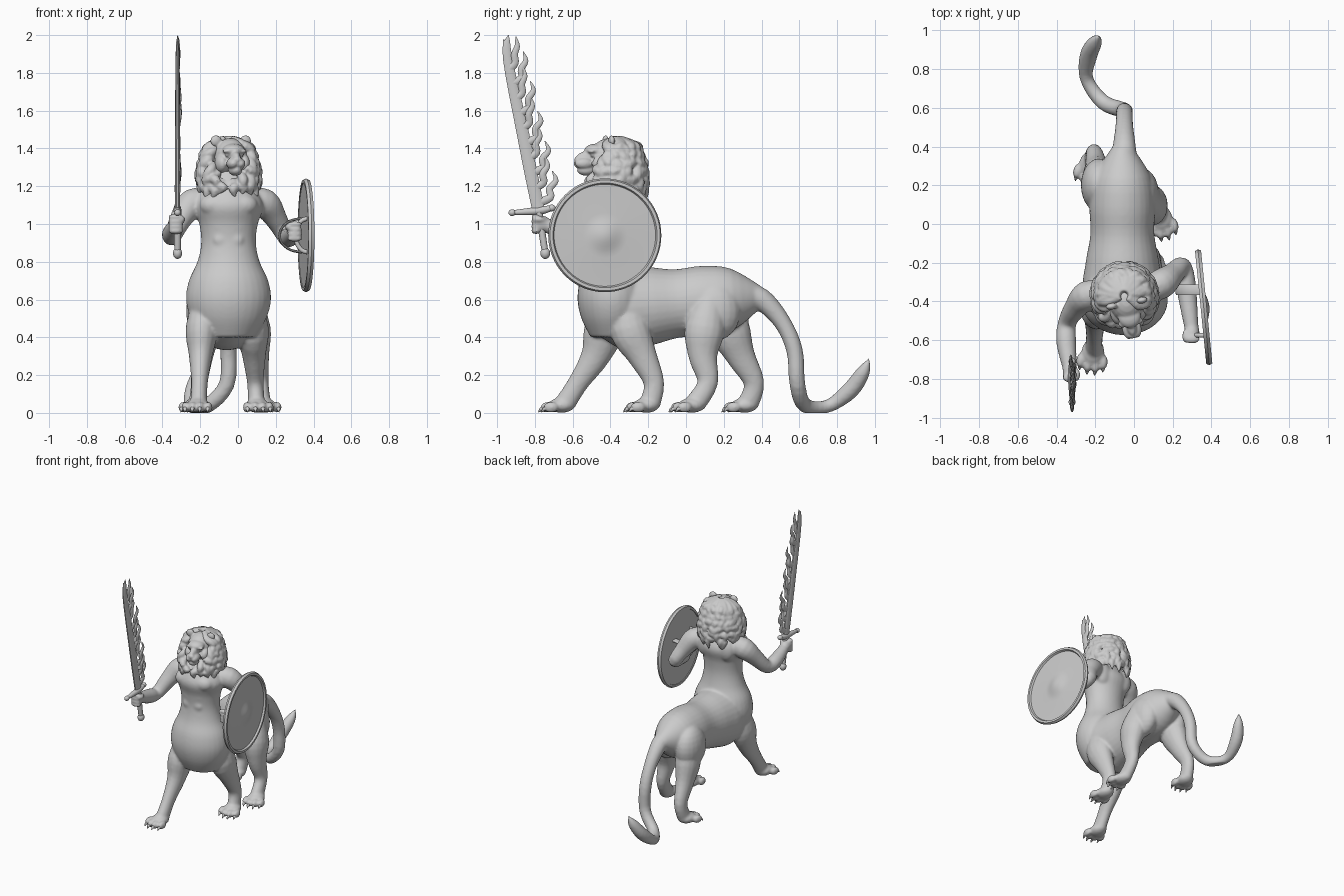
import bpy, bmesh, math, random
from math import sin, cos, pi
from mathutils import Vector, Matrix

random.seed(4)
if "Cube" in bpy.data.objects:
    bpy.data.objects.remove(bpy.data.objects["Cube"])
stone = bpy.data.materials.new("plain_grey")
stone.use_nodes = True
grey = (.6, .6, .6, 1)
stone.diffuse_color = grey
stone.node_tree.nodes["Principled BSDF"].inputs["Base Color"].default_value = grey

def spline(path, steps=4):
    """Smooth curve through the given points."""
    points = [Vector(point) for point in path]
    last = len(points) - 1
    curve = []
    for i in range(last):
        before, start = points[max(i - 1, 0)], points[i]
        end, after = points[i + 1], points[min(i + 2, last)]
        leave, arrive = (end - before) / 2, (after - start) / 2
        for k in range(steps):
            t = k / steps
            curve.append(start.lerp(end, t * t * (3 - 2 * t)) + leave * (t * (1 - t) ** 2)
                         - arrive * (t * t * (1 - t)))
    return curve + [points[last]]

def tube(bm, path, girth, wide=1, deep=1, sides=16):
    """Closed loft of ellipses along a smooth path, with radii spread over it."""
    curve = spline(path)
    radii = spline([(radius, 0) for radius in girth], 12)
    last = len(curve) - 1
    rings = []
    for i, centre in enumerate(curve):
        along = (curve[min(i + 1, last)] - curve[max(i - 1, 0)]).normalized()
        side = Vector((1, 0, 0))
        side = (side - along * side.dot(along)).normalized()
        up = along.cross(side)
        radius = max(radii[round(i / last * (len(radii) - 1))].x, .001)
        angles = [2 * pi * k / sides for k in range(sides)]
        rings.append([bm.verts.new(centre + side * (cos(a) * radius * wide)
                                   + up * (sin(a) * radius * deep)) for a in angles])
    for ring, following in zip(rings, rings[1:]):
        for k in range(sides):
            n = (k + 1) % sides
            bm.faces.new((ring[k], ring[n], following[n], following[k]))
    bm.faces.new(rings[0][::-1])
    bm.faces.new(rings[-1])

def blob(bm, centre, radii, turn=Matrix()):
    """Ellipsoid."""
    matrix = turn @ Matrix.Translation(centre) @ Matrix.Diagonal((*radii, 1))
    bmesh.ops.create_uvsphere(bm, u_segments=20, v_segments=12, radius=1, matrix=matrix)

def lathe(profile, matrix):
    """Turned solid from radius and height pairs."""
    bm = bmesh.new()
    verts = [bm.verts.new((radius, 0, height)) for radius, height in profile]
    edges = [bm.edges.new(pair) for pair in zip(verts, verts[1:])]
    bmesh.ops.spin(bm, geom=verts + edges, cent=(0, 0, 0), axis=(0, 0, 1),
                   angle=2 * pi, steps=64)
    bmesh.ops.remove_doubles(bm, verts=bm.verts, dist=.0005)
    bmesh.ops.transform(bm, matrix=matrix, verts=bm.verts)
    return bm

def finish(bm, name, voxel=0, relax=0):
    """Make the object; fuse and relax its pieces when a voxel size is given."""
    bmesh.ops.recalc_face_normals(bm, faces=bm.faces)
    mesh = bpy.data.meshes.new(name)
    bm.to_mesh(mesh)
    bm.free()
    mesh.materials.append(stone)
    thing = bpy.data.objects.new(name, mesh)
    bpy.context.collection.objects.link(thing)
    bpy.ops.object.select_all(action='DESELECT')
    bpy.context.view_layer.objects.active = thing
    thing.select_set(True)
    if voxel:
        fuse = thing.modifiers.new("fuse", 'REMESH')
        fuse.mode, fuse.voxel_size = 'VOXEL', voxel
        soften = thing.modifiers.new("soften", 'SMOOTH')
        soften.factor, soften.iterations = .5, relax
        for modifier in ("fuse", "soften"):
            bpy.ops.object.modifier_apply(modifier=modifier)
    for vert in thing.data.vertices:
        vert.co.z = max(vert.co.z, 0)
    bpy.ops.object.shade_smooth_by_angle(angle=math.radians(50))

body, claws = bmesh.new(), bmesh.new()
middle = -.05

# Lion trunk, then the upright torso
trunk_girth = (.1, .2, .19, .165, .17, .145, .05)
tube(body, [(middle - .01, i * .15 - .5, .54 + i * .013) for i in range(len(trunk_girth))],
     trunk_girth, deep=1.1, sides=32)
torso_girth = (.14, .2, .225, .21, .165, .145, .155, .185, .13, .08)
tube(body, [(middle, -.39, .4 + i * .1) for i in range(len(torso_girth))],
     torso_girth, deep=.82, sides=32)

# Chest, shoulder blade, belly and haunch muscles
for side in (-1, 1):
    blob(body, (middle + side * .075, -.47, 1.1), (.08, .06, .06))
    blob(body, (middle + side * .09, -.3, 1.1), (.07, .05, .09))
    for i in range(3):
        blob(body, (middle + side * .04, -.48, .84 + i * .075), (.045, .03, .04))
blob(body, (.04, .15, .54), (.09, .14, .16))
blob(body, (-.18, .2, .54), (.095, .14, .16))

def leg(hip_x, foot_x, depths, yaw):
    """Leg through the given y positions at falling heights, ending in a clawed paw."""
    heights = (.64, .45, .3, .16, .05)
    path = [(foot_x + (hip_x - foot_x) * z, y, z) for y, z in zip(depths, heights)]
    tube(body, path, (.04, .085, .062, .044, .045), deep=1.25)
    turn = Matrix.Translation((foot_x, depths[-1], 0)) @ Matrix.Rotation(yaw, 4, 'Z')
    blob(body, (0, -.02, .04), (.06, .07, .04), turn)
    for i in range(4):
        across = (i - 1.5) * .04
        front = abs(across) * .5 - .1
        blob(body, (across, front, .03), (.022, .04, .03), turn)
        root, tip = Vector((across, front - .02, .025)), Vector((across, front - .05, .004))
        bend = root.lerp(tip, .5) + Vector((0, 0, .006))
        tube(claws, [turn @ point for point in (root, bend, tip)], (.013, .01, .002), sides=8)

# Front legs, then hind legs
leg(-.17, -.21, (-.38, -.43, -.48, -.57, -.64), -.1)
leg(.05, .1, (-.32, -.3, -.23, -.17, -.19), .1)
leg(.03, .135, (.14, .1, .09, .115, .05), .2)
leg(-.13, -.22, (.2, .23, .29, .36, .33), -.2)

# Tail with its tuft
tube(body, [(-.05, .3, .62), (-.05, .4, .6), (-.05, .51, .48), (-.05, .575, .33), (-.06, .59, .15),
            (-.16, .63, .04), (-.245, .75, .035), (-.235, .87, .12), (-.2, .94, .22),
            (-.18, .97, .29)], (.07, .06, .046, .044, .042, .04, .035, .046, .036, .004))

# Arms, with a fist at the end of each
arm_girth = (.06, .078, .06, .048, .052, .035)
sword_hand, shield_hand = Vector((-.33, -.76, 1)), Vector((.3, -.56, .96))
tube(body, [(-.15, -.36, 1.12), (-.24, -.37, 1.11), (-.3, -.43, 1.03), (-.345, -.51, .94),
            (-.35, -.61, .95), sword_hand], arm_girth)
tube(body, [(.05, -.35, 1.12), (.14, -.31, 1.11), (.2, -.26, 1.03), (.25, -.22, .94),
            (.27, -.33, .93), shield_hand], arm_girth)
for hand, inward in ((sword_hand, 1), (shield_hand, -1)):
    blob(body, hand, (.04, .045, .045))
    for i in range(4):
        blob(body, hand + Vector((0, -.034, (i - 1.5) * .026)), (.042, .026, .015))
    blob(body, hand + Vector((inward * .035, -.02, .025)), (.018, .035, .017))
finish(body, "body", .0085, 9)
finish(claws, "claws")

# Head, shaped facing forward and then turned slightly to its left
head = bmesh.new()
aim = Matrix.Translation((-.04, -.4, 1.35)) @ Matrix.Rotation(.2, 4, 'Z')
blob(head, (0, 0, .005), (.09, .11, .1), aim)
brow, bridge, jaw, nose = (.06, .06, .035), (.028, .065, .036), (.036, .05, .03), (.025, .015, .017)
blob(head, (0, -.08, .04), brow, aim)
blob(head, (0, -.12, 0), bridge, aim)
blob(head, (0, -.13, -.065), jaw, aim)
blob(head, (0, -.18, -.01), nose, aim)
muzzle, cheek, eyelid, ear = (.03, .05, .03), (.035, .06, .05), (.026, .02, .01), (.03, .017, .03)
for side in (-1, 1):
    blob(head, (side * .02, -.145, -.03), muzzle, aim)
    blob(head, (side * .06, -.05, -.03), cheek, aim)
    blob(head, (side * .04, -.11, .035), eyelid, aim)
    blob(head, (side * .04, -.105, .015), (.01, .01, .01), aim)
    blob(head, (side * .08, -.01, .09), ear, aim)
finish(head, "head", .006, 3)

# Mane: a core covered by rows of long wavy locks, open around the face
mane = bmesh.new()
blob(mane, (middle, -.33, 1.31), (.125, .12, .13))
blob(mane, (middle, -.39, 1.2), (.12, .11, .06))
rows, locks = 6, 20
for row in range(rows):
    t = row / (rows - 1)
    swell = sin(pi * t * .7)
    root_z, tip_z = 1.45 - .22 * t, 1.33 - .2 * t
    root_r, tip_r = .02 + .09 * swell, .12 + .035 * swell
    face_gap = 1.15 * (1 - t * t)
    for k in range(locks):
        angle = face_gap + 2 * (pi - face_gap) * (k + .5) / locks + random.uniform(-.1, .1)
        outward = Vector((sin(angle), -cos(angle), 0))
        sway = Vector((cos(angle), sin(angle), 0)) * random.uniform(-.04, .04)
        low = tip_z + random.uniform(-.03, .03)
        crown = Vector((middle, -.37, 0))
        strand = ((root_r, root_z, 0), ((root_r + tip_r) / 2 + .015, root_z - .03, .7),
                  (tip_r + .005, (root_z + low) / 2, -.3), (tip_r, low, .5))
        tube(mane, [crown + outward * reach + sway * swing + Vector((0, 0, height))
                    for reach, height, swing in strand], (.02, .026, .024, .004), sides=8)
finish(mane, "mane", .0065, 4)

# Round shield with a soft boss and a rolled rim
centre = Vector((.36, -.43, .94))
facing = Vector((1, .1, 0)).to_track_quat('Z', 'Y').to_matrix().to_4x4()
place = Matrix.Translation(centre) @ facing
quarter = [pi / 2 * k / 6 for k in range(7)]
boss = [(.12 * a / pi * 2, .006 + .012 * (1 + cos(2 * a))) for a in quarter]
finish(lathe(boss + [(.28, .002), (.28, -.012), (0, -.008)], place), "shield_plate")
roll = [(.285 + .016 * cos(4 * a), .018 * sin(4 * a)) for a in quarter]
finish(lathe(roll, place), "shield_rim")

# Hand grip and arm strap behind the shield
straps = bmesh.new()
for start_x, start_y, reach, radius, deep in ((.37, -.575, .065, .012, 1),
                                              (.34, -.34, .12, .007, 4)):
    tube(straps, [(start_x - reach * sin(2 * a), start_y, centre.z - .09 * cos(2 * a))
                  for a in quarter], (radius, radius), deep=deep, sides=10)
finish(straps, "shield_straps")

# Sword hilt: grip, pommel and crossguard
hilt = bmesh.new()
blade_x = sword_hand.x + .01
guard, pommel = Vector((blade_x, -.78, 1.07)), Vector((blade_x, -.745, .845))
tube(hilt, [guard, pommel], (.02, .017), sides=12)
blob(hilt, pommel, (.024, .026, .03))
ends = [guard + Vector((0, -.14, -.01)), guard + Vector((0, .07, .015))]
tube(hilt, [ends[0], guard, ends[1]], (.012, .022, .014), sides=12)
for end in ends:
    blob(hilt, end, (.018, .02, .018))
finish(hilt, "sword_hilt")

# Flaming blade: a straight front edge with tongues curling off the back
blade = bmesh.new()
top = Vector((blade_x, -.945, 1.88))
tube(blade, [guard, guard.lerp(top, .5), top, (blade_x, -.94, 2)],
     (.035, .036, .033, .028, .02, .002), wide=.4, sides=10)
tube(blade, [top, top + Vector((0, -.012, .04)), top + Vector((0, -.02, .1))],
     (.02, .014, .002), wide=.4, sides=8)
tongues = 10
for i in range(tongues):
    t = i / (tongues - 1)
    root = guard.lerp(top, .05 + .88 * t)
    reach = (.1, .075)[i % 2] - .035 * t
    lean = random.uniform(-.015, .015)
    curl = ((0, 0, 0), (.5, .7, .03), (1, .65, .075), (1, 1, .12), (1, .8, .17))
    tube(blade, [root + Vector((lean * x, reach * y, z)) for x, y, z in curl],
         (.024, .02, .018, .014, .002), wide=.5, sides=8)
finish(blade, "flame_blade")
